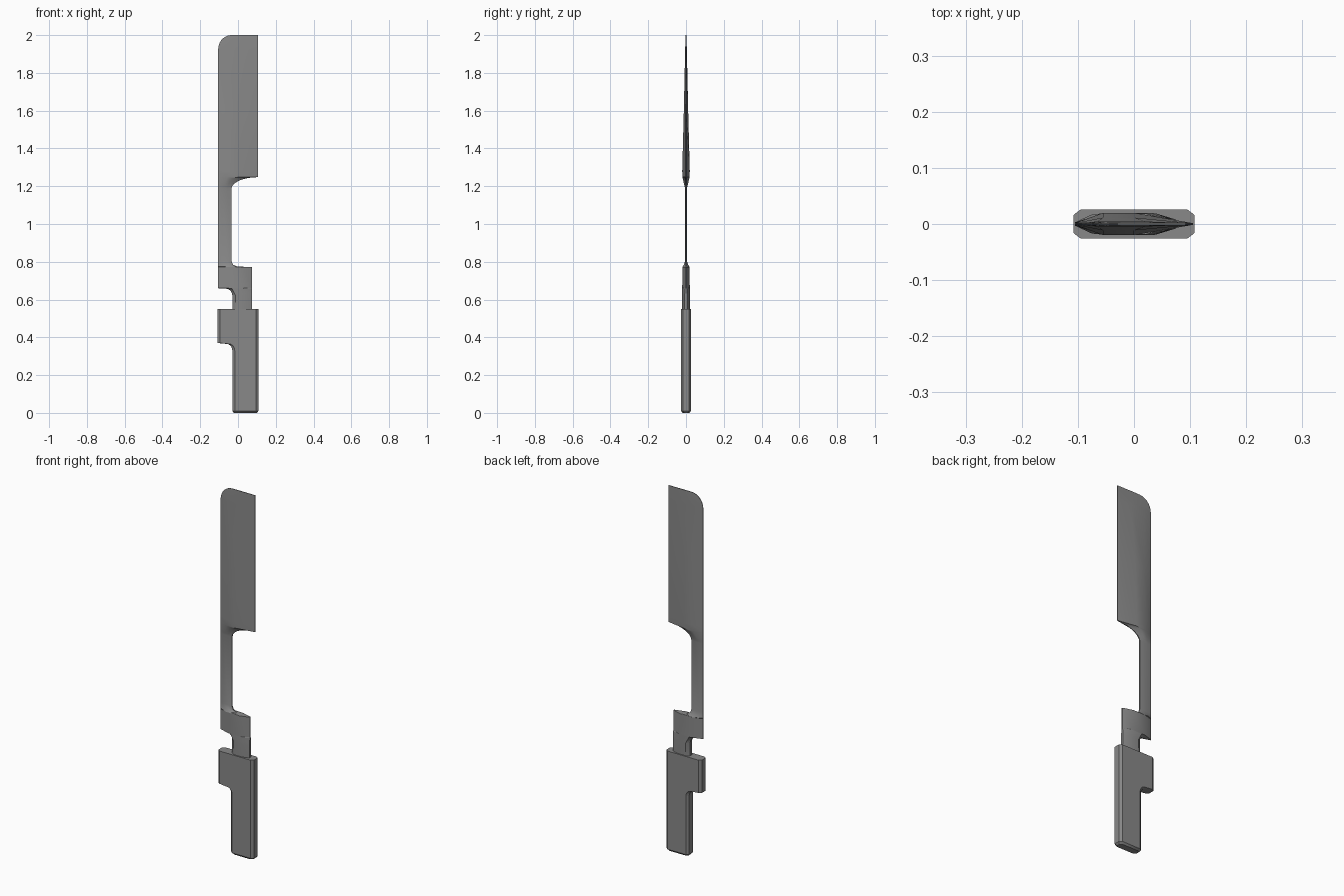
import bpy
import bmesh
import math

cube = bpy.data.objects.get("Cube")
if cube:
    bpy.data.objects.remove(cube, do_unlink=True)

grey = bpy.data.materials.new("steel grey")
grey.use_nodes = True
grey.diffuse_color = (0.25, 0.25, 0.25, 1)
grey.node_tree.nodes["Principled BSDF"].inputs["Base Color"].default_value = grey.diffuse_color


def loft(name, stations):
    """Join eight-sided sections: z, left x, right x, flat start, flat end, edge and flat half thickness."""
    bm = bmesh.new()
    rings = []
    for z, left, right, a, b, edge, thick in stations:
        half = [(left, edge), (a, thick), (b, thick), (right, edge)]
        ring = half + [(x, -y) for x, y in reversed(half)]
        rings.append([bm.verts.new((x, y, z)) for x, y in ring])
    for low, high in zip(rings, rings[1:]):
        for i in range(8):
            j = (i + 1) % 8
            bm.faces.new((low[i], low[j], high[j], high[i]))
    bm.faces.new(rings[0])
    bm.faces.new(rings[-1])
    bmesh.ops.recalc_face_normals(bm, faces=bm.faces)
    mesh = bpy.data.meshes.new(name)
    bm.to_mesh(mesh)
    bm.free()
    mesh.materials.append(grey)
    obj = bpy.data.objects.new(name, mesh)
    bpy.context.collection.objects.link(obj)
    bpy.ops.object.select_all(action="DESELECT")
    obj.select_set(True)
    bpy.context.view_layer.objects.active = obj
    bpy.ops.object.shade_smooth_by_angle(angle=math.radians(30))


def arc(steps):
    """Sine and cosine along a quarter turn."""
    return [(math.sin(t), math.cos(t)) for t in
            (math.pi / 2 * i / steps for i in range(steps + 1))]


# Handle with a guard block on one side and chamfered corners
def grip(z, left, inset=0.0):
    l, r = left + inset, 0.108 - inset
    return (z, l, r, l + 0.013, r - 0.013, 0.016 - inset, 0.026 - inset)


handle = [grip(0, -0.03, 0.008), grip(0.01, -0.03), grip(0.33, -0.03)]
handle += [grip(0.33 + 0.035 * s, -0.06 + 0.03 * c) for s, c in arc(5)[1:]]
handle += [grip(0.37, -0.108), grip(0.55, -0.108)]
loft("handle", handle)

# Blade: tang, notched base, thin spine, then the wide blade
LEFT = -0.105
blade = [(0.545, -0.03, 0.075, -0.012, 0.035, 0.008, 0.02),
         (0.62, -0.03, 0.075, -0.012, 0.035, 0.008, 0.02)]
for s, c in arc(5)[1:]:
    blade.append((0.62 + 0.038 * s, -0.065 + 0.035 * c, 0.075,
                  -0.012 - 0.02 * s, 0.035, 0.008 - 0.004 * s, 0.02))
blade += [(0.66, LEFT, 0.075, -0.05, 0.03, 0.003, 0.02),
          (0.772, LEFT, 0.075, -0.055, 0.02, 0.003, 0.019),
          (0.775, LEFT, -0.005, -0.075, -0.03, 0.003, 0.017),
          (0.785, LEFT, -0.027, -0.08, -0.045, 0.003, 0.011),
          (0.805, LEFT, -0.035, -0.085, -0.055, 0.003, 0.004),
          (1.185, LEFT, -0.035, -0.085, -0.055, 0.003, 0.004)]
for s, c in arc(7)[1:]:
    blade.append((1.185 + 0.063 * s, LEFT, 0.105 - 0.14 * c,
                  -0.085 + 0.03 * s, -0.055 + 0.055 * (1 - c),
                  0.003 - 0.0015 * s, 0.004 + 0.015 * s))
blade += [(1.28, LEFT, 0.105, -0.055, 0.0, 0.0015, 0.02),
          (1.6, LEFT, 0.105, -0.055, 0.0, 0.0015, 0.0115)]
for s, c in arc(7):
    left = LEFT + 0.07 * (1 - c)
    blade.append((1.925 + 0.075 * s, left, 0.105, left + 0.04, 0.02,
                  0.0012, 0.0045 - 0.0025 * s))
loft("blade", blade)
